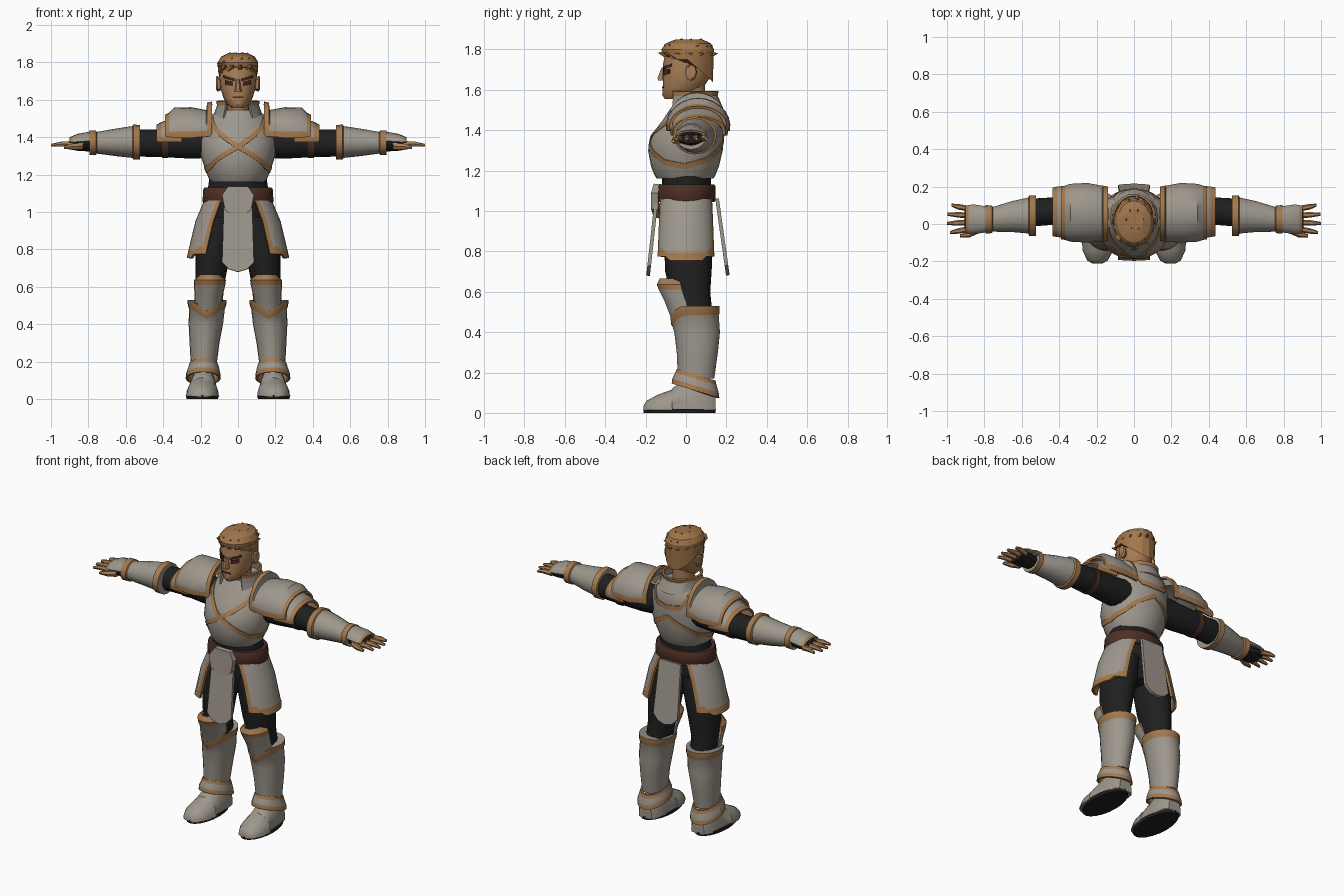
import bpy, bmesh, random
from math import sin, cos, radians, pi
from mathutils import Vector, Matrix

if "Cube" in bpy.data.objects:
    bpy.data.objects.remove(bpy.data.objects["Cube"])


def material(name, r, g, b):
    m = bpy.data.materials.new(name)
    m.use_nodes = True
    m.diffuse_color = (r, g, b, 1)
    bsdf = m.node_tree.nodes["Principled BSDF"]
    bsdf.inputs["Base Color"].default_value = (r, g, b, 1)
    bsdf.inputs["Roughness"].default_value = 0.8
    return m


steel = material("steel", .34, .31, .265)
gold = material("bronze trim", .37, .19, .075)
black = material("black cloth", .014, .014, .015)
leather = material("brown leather", .075, .028, .018)
skin = material("skin", .40, .21, .095)
hair = material("hair", .36, .18, .07)
dark = material("dark brown", .055, .022, .014)
ARMOUR = (steel, gold)


def finish(name, bm, mats, thick=0, mirror=False, angle=35):
    """Turn a bmesh into a named, shaded object, applying its modifiers."""
    bmesh.ops.recalc_face_normals(bm, faces=bm.faces)
    mesh = bpy.data.meshes.new(name)
    bm.to_mesh(mesh)
    bm.free()
    ob = bpy.data.objects.new(name, mesh)
    bpy.context.collection.objects.link(ob)
    for m in mats:
        mesh.materials.append(m)
    if thick:
        ob.modifiers.new("thickness", "SOLIDIFY").thickness = thick
    if mirror:
        ob.modifiers.new("mirror", "MIRROR").use_clip = False
    bpy.ops.object.select_all(action="DESELECT")
    ob.select_set(True)
    bpy.context.view_layer.objects.active = ob
    bpy.ops.object.convert(target="MESH")
    bpy.ops.object.shade_smooth_by_angle(angle=radians(angle))
    return ob


def place(axis, t, u, v):
    return Vector({"x": (t, u, v), "y": (u, t, v), "z": (u, v, t)}[axis])


def add_loft(bm, axis, rings, n=16, arc=None, rows=(), edge=False, warp=None):
    """Skin elliptical rings (position, two centres, two radii) along an axis."""
    if arc:
        a, b = map(radians, arc)
        steps = [i / n for i in range(n + 1)]
        if edge:
            steps = [0, .07] + [.07 + .86 * i / n for i in range(1, n)] + [.93, 1]
        angles = [a + (b - a) * s for s in steps]
    else:
        angles = [2 * pi * i / n for i in range(n)]
    grid = []
    for t, cu, cv, ru, rv in rings:
        pts = [place(axis, t, cu + ru * cos(a), cv + rv * sin(a)) for a in angles]
        grid.append([bm.verts.new(warp(p) if warp else p) for p in pts])
    k = len(angles)
    cols = k - 1 if arc else k
    for r in range(len(grid) - 1):
        for c in range(cols):
            d = (c + 1) % k
            f = bm.faces.new((grid[r][c], grid[r][d], grid[r + 1][d], grid[r + 1][c]))
            f.material_index = int(r in rows or (edge and c in (0, cols - 1)))
    if not arc:
        bm.faces.new(grid[0])
        bm.faces.new(grid[-1])


def loft(name, axis, rings, mats, thick=0, mirror=False, **kw):
    bm = bmesh.new()
    add_loft(bm, axis, rings, **kw)
    return finish(name, bm, mats, thick, mirror)


def ribbon(name, rings, path, width, mat, mirror=True, offset=.004):
    """Thin strip lying on an upright loft; path holds (angle, height) pairs."""
    bm = bmesh.new()

    def on_surface(a, z):
        for p, q in zip(rings, rings[1:]):
            if p[0] <= z <= q[0]:
                s = (z - p[0]) / (q[0] - p[0])
                _, cx, cy, rx, ry = [i + (j - i) * s for i, j in zip(p, q)]
                return Vector((cx + (rx + offset) * cos(a), cy + (ry + offset) * sin(a), z))
    pairs = []
    for (a, z), (b, w) in zip(path, path[1:]):
        for i in range(9):
            s = i / 8
            ang, h = radians(a + (b - a) * s), z + (w - z) * s
            pairs.append([bm.verts.new(on_surface(ang, h + e * width / 2)) for e in (-1, 1)])
    for p, q in zip(pairs, pairs[1:]):
        bm.faces.new((p[0], q[0], q[1], p[1]))
    bmesh.ops.remove_doubles(bm, verts=bm.verts, dist=.0002)
    return finish(name, bm, (mat,), .006, mirror)


def plate(name, half, depth, border, thick):
    """Symmetric bordered plate; half outline in x, z from top to bottom."""
    bm = bmesh.new()
    outline = half + [(-x, z) for x, z in reversed(half) if x]
    face = bm.faces.new([bm.verts.new((x, 0, z)) for x, z in outline])
    rim = bmesh.ops.inset_region(bm, faces=[face], thickness=border, use_even_offset=True)
    for f in rim["faces"]:
        f.material_index = 1
    for v in bm.verts:
        v.co.y = depth(v.co.z)
    return finish(name, bm, ARMOUR, thick)


# Head and neck
HEAD = [(1.555, 0, -.045, .035, .06), (1.575, 0, -.035, .058, .083),
        (1.61, 0, -.015, .078, .1), (1.66, 0, .002, .094, .116),
        (1.73, 0, .005, .1, .118), (1.8, 0, .01, .094, .11), (1.83, 0, .01, .06, .07)]
loft("head", "z", HEAD, (skin,), n=20)
loft("neck", "z", [(1.46, 0, .03, .075, .09), (1.53, 0, .025, .065, .075)], (black,))
loft("throat", "z", [(1.52, 0, .025, .06, .07), (1.63, 0, .025, .06, .07)], (skin,))
loft("ears", "x", [(.09, .02, 1.68, .022, .03), (.11, .025, 1.685, .03, .042),
                   (.118, .028, 1.69, .022, .034)], (skin,), mirror=True, n=8)
loft("nose", "z", [(1.645, 0, -.115, .02, .028), (1.66, 0, -.117, .017, .027),
                   (1.71, 0, -.112, .009, .01)], (skin,), n=6)
ribbon("eyes", HEAD, [(-74, 1.685), (-46, 1.692)], .024, dark)
ribbon("eyebrows", HEAD, [(-78, 1.706), (-40, 1.722)], .014, dark)
ribbon("mouth", HEAD, [(-110, 1.612), (-70, 1.612)], .008, dark, mirror=False)


# Swept-back hair: a tilted cap with pointed locks
def hairline(p):
    if p.z < 1.76:
        p.z -= .9 * max(p.y - .01, 0) - .025 * (p.y < -.06)
    return p


bm = bmesh.new()
add_loft(bm, "z", [(1.75, 0, .008, .106, .125), (1.8, 0, .008, .108, .13),
                   (1.83, 0, .012, .09, .112), (1.85, 0, .015, .05, .065)], warp=hairline)
random.seed(4)
for row, (height, count) in enumerate(((.15, 13), (.55, 11), (.9, 6))):
    for i in range(count):
        a = 2 * pi * (i + row * .5) / count
        flat = (1 - height ** 2) ** .5
        normal = Vector((cos(a) * flat, sin(a) * flat, height))
        pos = Vector((0, .01, 1.765)) + normal * Vector((.1, .12, .08)).length / 2.1
        pos = Vector((normal.x * .095, .01 + normal.y * .118, 1.765 + normal.z * .075))
        aim = normal * .35 + Vector((.15, .55 if pos.y > -.05 else -.15, .3 * height))
        aim.x += random.uniform(-.25, .25)
        turn = aim.to_track_quat("Z", "Y").to_matrix().to_4x4()
        bmesh.ops.create_cone(bm, cap_ends=True, segments=5, radius1=.032, radius2=0,
                              depth=random.uniform(.055, .08),
                              matrix=Matrix.Translation(pos) @ turn)
finish("hair", bm, (hair,), angle=25)

# Cuirass with crossing trim bands
CHEST = [(1.16, 0, -.005, .145, .14), (1.175, 0, -.005, .155, .15), (1.22, 0, -.005, .172, .168),
         (1.3, 0, -.003, .2, .185), (1.38, 0, .008, .2, .178), (1.45, 0, .035, .185, .15),
         (1.51, 0, .05, .155, .125), (1.545, 0, .05, .1, .1)]
loft("cuirass", "z", CHEST, ARMOUR, n=28)
ribbon("chest_upper_trim", CHEST, [(-90, 1.35), (-48, 1.45), (-30, 1.5)], .03, gold)
ribbon("chest_lower_trim", CHEST, [(-90, 1.35), (-35, 1.24), (0, 1.22)], .028, gold)
ribbon("back_upper_trim", CHEST, [(90, 1.42), (65, 1.43), (40, 1.51)], .03, gold)
ribbon("back_lower_trim", CHEST, [(90, 1.36), (35, 1.25), (0, 1.22)], .028, gold)
loft("collar", "z", [(1.5, 0, .045, .125, .13), (1.57, 0, .035, .1, .11),
                     (1.595, 0, .035, .105, .115)], ARMOUR, .012,
     arc=(-55, 235), rows=(1,), edge=False)

# Shoulder armour
loft("pauldrons", "x", [(.14, .055, 1.43, .145, .16), (.165, .055, 1.43, .15, .155),
                        (.17, .055, 1.425, .15, .12), (.25, .06, 1.42, .16, .14),
                        (.34, .06, 1.42, .155, .138), (.37, .06, 1.42, .145, .11),
                        (.39, .06, 1.42, .142, .1)], ARMOUR, .014, True,
     arc=(-10, 190), rows=(0, 5), edge=True, n=12)
loft("shoulder_lames", "x", [(.3, .065, 1.405, .145, .12), (.41, .065, 1.395, .135, .085),
                             (.435, .065, 1.395, .13, .072)], ARMOUR, .012, True,
     arc=(-15, 195), rows=(1,), edge=True, n=12)

# Arms
loft("sleeves", "x", [(.13, .05, 1.38, .09, .09), (.25, .06, 1.37, .08, .085),
                      (.42, .07, 1.368, .073, .074), (.56, .06, 1.368, .075, .072)],
     (black,), mirror=True)
loft("arm_straps", "x", [(.375, .07, 1.368, .079, .08), (.405, .07, 1.368, .079, .08)],
     (leather,), mirror=True)
loft("vambraces", "x", [(.525, .045, 1.372, .108, .092), (.56, .045, 1.374, .108, .094),
                        (.565, .045, 1.374, .096, .085), (.65, .04, 1.372, .083, .074),
                        (.755, .025, 1.37, .066, .058), (.76, .025, 1.37, .074, .066),
                        (.795, .025, 1.37, .076, .066)], ARMOUR, mirror=True, rows=(0, 1, 4, 5))

# Hands
loft("palms", "x", [(.78, .025, 1.365, .05, .042), (.85, .022, 1.36, .068, .034),
                    (.905, .025, 1.357, .066, .022)], (black,), mirror=True, n=12)
loft("hand_plates", "x", [(.79, .025, 1.375, .07, .055), (.86, .025, 1.372, .08, .045),
                          (.885, .025, 1.37, .076, .036), (.9, .025, 1.37, .074, .03)],
     ARMOUR, .01, True, arc=(5, 175), rows=(2,), n=8)
bm = bmesh.new()
for i, tip in enumerate((.985, 1, .998, .975)):
    y = -.028 + i * .037
    spread = (i - 1.5) * .006
    add_loft(bm, "x", [(.885, y, 1.36, .015, .017), (.94, y + spread, 1.364, .015, .015),
                       (tip, y + 2 * spread, 1.357, .008, .008)], n=6)
add_loft(bm, "x", [(.83, -.03, 1.352, .02, .02), (.88, -.055, 1.35, .017, .018),
                   (.93, -.064, 1.345, .009, .009)], n=6)
finish("fingers", bm, (skin,), mirror=True)

# Waist, belt and buckle
loft("waist", "z", [(.84, 0, .01, .1, .09), (.93, 0, .005, .165, .12),
                    (1.05, 0, .005, .172, .125), (1.2, 0, 0, .15, .12)], (black,))
loft("belt", "z", [(1.045, 0, 0, .184, .14), (1.055, 0, 0, .19, .147),
                   (1.12, 0, 0, .186, .147), (1.13, 0, 0, .18, .14)], (leather,), n=24)
plate("buckle", [(.055, 1.135), (.085, 1.09), (.07, 1.01), (0, .965)],
      lambda z: -.185 + .3 * abs(z - 1.05), .018, .035)

# Hanging plates
TABARD = [(.075, 1.06), (.085, .73), (.05, .695), (0, .68)]
plate("front_tabard", TABARD, lambda z: -.155 - (1.06 - z) * .11, .022, .018)
plate("back_tabard", TABARD, lambda z: .145 + (1.06 - z) * .14, .022, .018)
loft("hip_plates", "z", [(1.06, .07, 0, .112, .132), (.95, .108, 0, .12, .137),
                         (.815, .138, 0, .127, .142), (.775, .146, 0, .128, .144)],
     ARMOUR, .014, True, arc=(-78, 78), rows=(2,), edge=True, n=12,
     warp=lambda p: p - Vector((0, 0, .02 if abs(p.y) < .1 and p.z < .9 else 0)))

# Legs and knee guards
loft("thighs", "z", [(.97, .09, .01, .088, .115), (.82, .128, .012, .1, .12),
                     (.7, .142, .012, .086, .115), (.6, .152, .02, .076, .1),
                     (.45, .16, .045, .075, .09)], (black,), mirror=True)
loft("knee_guards", "z", [(.665, .15, -.03, .055, .1), (.635, .15, -.025, .085, .12),
                          (.61, .152, -.02, .084, .115), (.55, .157, .0, .075, .105),
                          (.46, .165, .02, .07, .09)], ARMOUR, .014, True,
     arc=(180, 360), rows=(0, 1), n=10)


# Greaves dip at the front; ankle guards tilt up to the front
def greave_top(p):
    if p.z > .46:
        p.z -= .06 * max(0, 1 - abs(p.x - .165) / .09) * (p.y < .04)
    return p


loft("greaves", "z", [(.53, .165, .045, .105, .122), (.495, .166, .047, .102, .12),
                      (.485, .166, .048, .096, .114), (.4, .172, .055, .092, .113),
                      (.3, .179, .056, .08, .102), (.17, .184, .05, .068, .09)],
     ARMOUR, mirror=True, rows=(0, 1), warp=greave_top, n=20)
loft("ankle_guards", "z", [(.195, .184, .05, .076, .096), (.175, .184, .049, .082, .102),
                           (.14, .186, .047, .092, .115), (.115, .186, .047, .094, .118)],
     ARMOUR, .012, True, arc=(0, 360), rows=(0, 2), n=20,
     warp=lambda p: p - Vector((0, 0, .3 * (p.y - .03))))

# Boots
loft("boots", "y", [(-.21, .195, .015, .03, .02), (-.195, .195, .015, .055, .045),
                    (-.14, .193, .015, .083, .075), (-.07, .19, .015, .088, .1),
                    (-.065, .19, .015, .082, .11), (0, .187, .015, .078, .15),
                    (.05, .186, .015, .075, .165), (.12, .185, .015, .064, .14),
                    (.145, .185, .015, .045, .1)],
     (steel,), mirror=True, n=20, warp=lambda p: Vector((p.x, p.y, max(p.z, .012))))
loft("soles", "z", [(0, .191, -.032, .084, .178), (.02, .191, -.032, .089, .18)],
     (black,), mirror=True, n=20)
